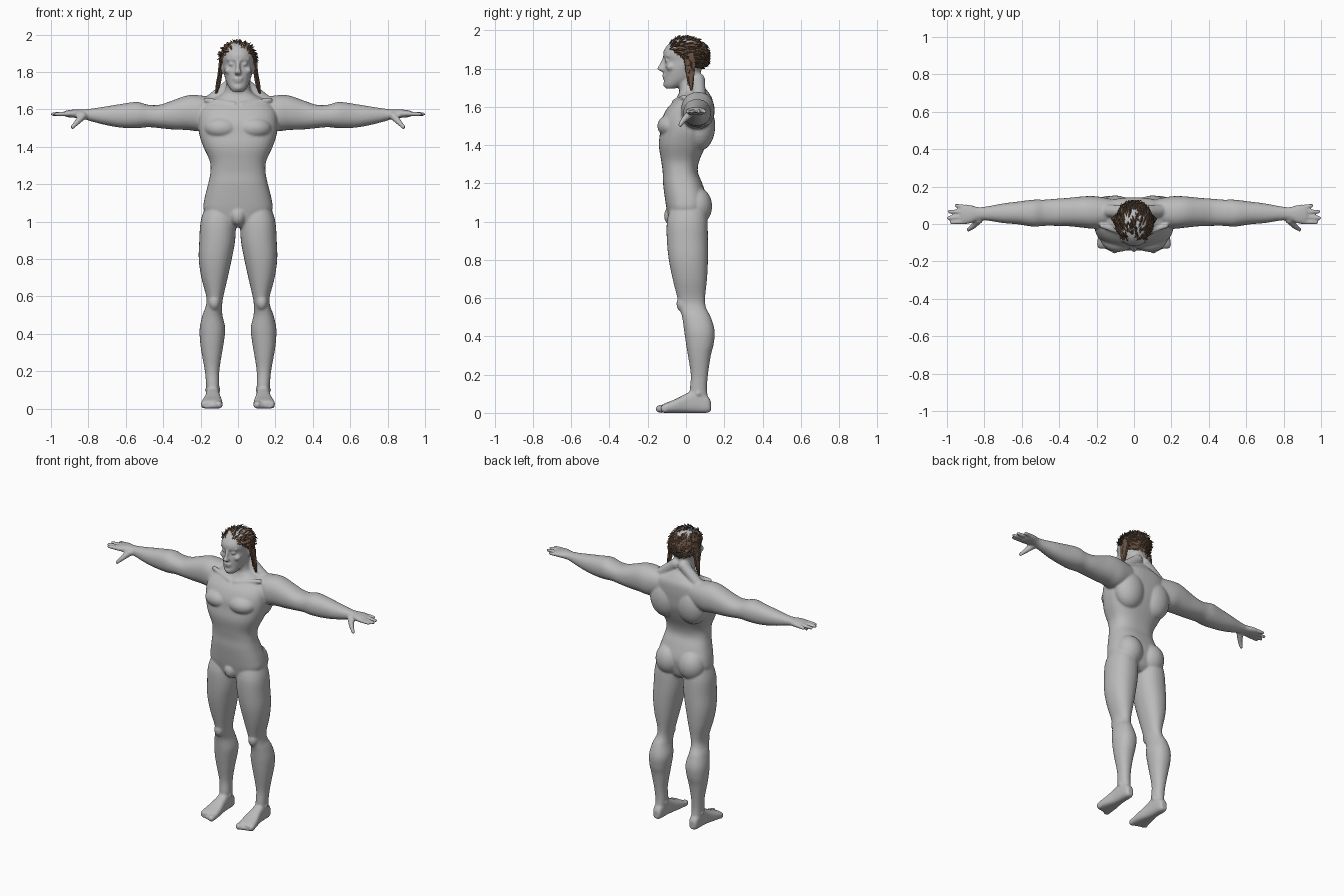
import bpy, bmesh, math, random
from mathutils import Vector, Matrix

random.seed(4)
cube = bpy.data.objects.get("Cube")
if cube:
    bpy.data.objects.remove(cube, do_unlink=True)


def material(name, rgb):
    m = bpy.data.materials.new(name)
    m.use_nodes = True
    m.diffuse_color = (*rgb, 1)
    bsdf = m.node_tree.nodes["Principled BSDF"]
    bsdf.inputs["Base Color"].default_value = (*rgb, 1)
    bsdf.inputs["Roughness"].default_value = 0.7
    return m


def finish(name, bm, mat):
    bmesh.ops.recalc_face_normals(bm, faces=bm.faces)
    me = bpy.data.meshes.new(name)
    bm.to_mesh(me)
    bm.free()
    me.materials.append(mat)
    ob = bpy.data.objects.new(name, me)
    bpy.context.collection.objects.link(ob)
    return ob


def smooth_rows(rows, steps=4):
    """Catmull-Rom resampling of section rows."""
    rows = [Vector(r) for r in rows]
    out = []
    for i in range(len(rows) - 1):
        a, b, c, d = rows[max(i - 1, 0)], rows[i], rows[i + 1], rows[min(i + 2, len(rows) - 1)]
        for k in range(steps):
            t = k / steps
            out.append(b + (c - a) * (t / 2) + (a - b * 2.5 + c * 2 - d / 2) * t * t
                       + (b * 1.5 - a / 2 - c * 1.5 + d / 2) * t ** 3)
    return out + [rows[-1]]


def loft(bm, axis, rows, sx=1, power=2.2, n=28):
    """Closed tube: each row is position on axis, then min/max of the two other axes."""
    rings = []
    for t, a0, a1, b0, b1 in smooth_rows(rows):
        ring = []
        for k in range(n):
            c, s = math.cos(k * math.tau / n), math.sin(k * math.tau / n)
            a = (a0 + a1) / 2 + (a1 - a0) / 2 * math.copysign(abs(c) ** (2 / power), c)
            b = (b0 + b1) / 2 + (b1 - b0) / 2 * math.copysign(abs(s) ** (2 / power), s)
            p = {"x": (t, a, b), "y": (a, t, b), "z": (a, b, t)}[axis]
            ring.append(bm.verts.new((p[0] * sx, p[1], p[2])))
        rings.append(ring)
    for r, q in zip(rings, rings[1:]):
        for k in range(n):
            bm.faces.new((r[k], r[(k + 1) % n], q[(k + 1) % n], q[k]))
    bm.faces.new(rings[0])
    bm.faces.new(rings[-1])


def ball(bm, c, r, sx=1):
    m = Matrix.Translation((c[0] * sx, c[1], c[2])) @ Matrix.Diagonal((*r, 1))
    bmesh.ops.create_uvsphere(bm, u_segments=24, v_segments=16, radius=1, matrix=m)


def rod(bm, p, q, r1, r2, sx=1, sides=12, caps=True):
    p, q = Vector((p[0] * sx, p[1], p[2])), Vector((q[0] * sx, q[1], q[2]))
    m = Matrix.Translation((p + q) / 2) @ (q - p).to_track_quat("Z", "Y").to_matrix().to_4x4()
    bmesh.ops.create_cone(bm, cap_ends=True, segments=sides, radius1=r1, radius2=r2,
                          depth=(q - p).length, matrix=m)
    if caps:
        ball(bm, p, (r1,) * 3)
        ball(bm, q, (r2,) * 3)


skin = material("grey skin", (0.5, 0.5, 0.5))
brown = material("brown hair", (0.14, 0.085, 0.055))

body = bmesh.new()

# torso and neck: height, half width, front, back
torso = [(.97, .06, -.06, .06), (1.0, .13, -.085, .09), (1.06, .182, -.1, .105),
         (1.12, .18, -.11, .11), (1.2, .16, -.12, .085), (1.26, .148, -.122, .062),
         (1.32, .15, -.13, .07), (1.4, .185, -.142, .105), (1.47, .208, -.135, .13),
         (1.53, .212, -.128, .138), (1.59, .205, -.1, .142), (1.64, .17, -.055, .138),
         (1.68, .09, -.035, .115), (1.72, .064, -.04, .085), (1.8, .06, -.04, .075)]
loft(body, "z", [(z, -w, w, f, b) for z, w, f, b in torso], power=2.5, n=40)
ball(body, (0, -.075, 1.03), (.04, .04, .05))

# head
head = [(1.695, .028, -.105, -.06), (1.715, .046, -.115, -.01), (1.75, .064, -.113, .05),
        (1.8, .077, -.114, .085), (1.84, .081, -.108, .1), (1.87, .083, -.119, .1),
        (1.9, .081, -.113, .1), (1.94, .062, -.08, .08), (1.96, .03, -.04, .04)]
loft(body, "z", [(z, -w, w, f, b) for z, w, f, b in head], power=2.2, n=32)

# nose, lips and chin
loft(body, "z", [(1.785, -.012, .012, -.13, -.1), (1.797, -.019, .019, -.151, -.1),
                 (1.82, -.011, .011, -.14, -.1), (1.86, -.01, .01, -.12, -.1)], n=16)
ball(body, (0, -.112, 1.765), (.026, .013, .007))
ball(body, (0, -.11, 1.751), (.022, .013, .008))
ball(body, (0, -.1, 1.718), (.026, .02, .02))

leg = [(1.08, .02, .175, -.08, .1), (1.0, .012, .2, -.1, .112), (.9, .015, .207, -.1, .115),
       (.8, .033, .21, -.09, .115), (.7, .055, .196, -.07, .11), (.6, .078, .17, -.045, .1),
       (.55, .085, .172, -.035, .105), (.5, .083, .19, -.02, .13), (.43, .068, .205, -.01, .15),
       (.36, .075, .203, 0, .145), (.3, .085, .195, .01, .13), (.2, .1, .177, .025, .115),
       (.12, .1, .17, .02, .11), (.05, .105, .165, .02, .12)]
foot = [(.13, .115, .155, .01, .06), (.11, .105, .165, 0, .09), (.05, .1, .17, 0, .12),
        (0, .095, .175, 0, .1), (-.06, .085, .19, 0, .07), (-.11, .083, .198, 0, .05),
        (-.13, .087, .19, .003, .038)]
arm = [(.1, 0, .13, 1.52, 1.66), (.2, -.025, .148, 1.485, 1.675), (.27, -.02, .148, 1.49, 1.675),
       (.35, -.012, .14, 1.493, 1.648), (.42, -.01, .135, 1.5, 1.625), (.48, -.01, .13, 1.505, 1.625),
       (.54, -.014, .13, 1.5, 1.64), (.62, -.002, .12, 1.502, 1.63), (.7, .005, .11, 1.515, 1.617),
       (.78, .018, .095, 1.535, 1.605), (.83, .02, .09, 1.55, 1.6), (.87, .005, .1, 1.555, 1.6),
       (.9, 0, .105, 1.557, 1.597), (.925, .003, .1, 1.562, 1.592)]

for s in (1, -1):
    loft(body, "z", leg, s)
    loft(body, "y", foot, s, power=2.8)
    loft(body, "x", arm, s)
    # toes, from big to small
    for i in range(5):
        r = .018 - .0018 * i if i else .021
        x = .103 + .0205 * i
        rod(body, (x, -.1, .025), (x, -.137 + .007 * i, r), r, r, s)
    # fingers and thumb
    for y0, y1, tip in ((.012, .008, .975), (.04, .032, .991), (.065, .066, .986), (.09, .098, .95)):
        rod(body, (.9, y0, 1.577), (tip, y1, 1.575), .0135, .0105, s)
    rod(body, (.83, .022, 1.565), (.862, -.014, 1.53), .022, .015, s)
    rod(body, (.862, -.014, 1.53), (.885, -.03, 1.505), .015, .011, s)
    # chest, back, buttock, kneecap and ankle masses
    ball(body, (.085, -.075, 1.5), (.095, .075, .062), s)
    ball(body, (.1, .07, 1.5), (.105, .083, .13), s)
    ball(body, (.085, .055, 1.08), (.088, .082, .1), s)
    ball(body, (.127, -.015, .57), (.032, .035, .045), s)
    ball(body, (.135, .065, .1), (.042, .025, .022), s)
    # neck slope and collarbone
    rod(body, (.03, .065, 1.74), (.15, .07, 1.64), .035, .035, s)
    rod(body, (.02, -.062, 1.628), (.17, -.01, 1.65), .012, .014, s)
    # brow, eye, cheek and ear
    rod(body, (.014, -.113, 1.866), (.055, -.095, 1.868), .008, .007, s)
    ball(body, (.034, -.096, 1.842), (.017, .016, .011), s)
    ball(body, (.05, -.08, 1.808), (.023, .024, .02), s)
    ball(body, (.082, .01, 1.825), (.01, .022, .034), s)

figure = finish("body", body, skin)
remesh = figure.modifiers.new("blend", "REMESH")
remesh.mode = "VOXEL"
remesh.voxel_size = .0065
remesh.use_smooth_shade = True
relax = figure.modifiers.new("relax", "SMOOTH")
relax.factor, relax.iterations = .5, 5

# hair cap trimmed along the hairline
CENTRE, RADII = Vector((0, .003, 1.868)), Vector((.094, .114, .093))


def hairline(y):
    return max(1.79, 1.912 - .75 * (y + .11))


cap = bmesh.new()
bmesh.ops.create_uvsphere(cap, u_segments=40, v_segments=28, radius=1,
                          matrix=Matrix.Translation(CENTRE) @ Matrix.Diagonal((*RADII, 1)))
low = [v for v in cap.verts if v.co.z < hairline(v.co.y)]
bmesh.ops.delete(cap, geom=low, context="VERTS")
finish("hair_cap", cap, brown)

# swept tufts over the cap, flaring at the nape
tufts = bmesh.new()
while len(tufts.verts) < 3600:
    n = Vector([random.gauss(0, 1) for _ in range(3)]).normalized()
    p = CENTRE + n * RADII
    if p.z < hairline(p.y) + .008:
        continue
    flow = Vector((random.uniform(-.4, .4), 1, random.uniform(-.7, .1)))
    flow = (flow - n * flow.dot(n)).normalized()
    size = random.uniform(.025, .05)
    tip = p + flow * size + n * random.uniform(0, .013)
    tip.z = min(tip.z, 1.975)
    tip.y = min(tip.y, .128)
    rod(tufts, p - n * .004, tip, random.uniform(.006, .01), .001, sides=4, caps=False)
finish("hair_tufts", tufts, brown)

# long side locks with loose strands
for s, side in ((1, "left"), (-1, "right")):
    lock = bmesh.new()
    loft(lock, "z", [(1.9, .06, .096, -.03, .05), (1.85, .072, .102, -.01, .05),
                     (1.8, .082, .106, .003, .046), (1.74, .092, .118, .01, .042),
                     (1.685, .112, .122, .022, .032)], s, n=10)
    for i in range(9):
        y = -.005 + .006 * i
        rod(lock, (.094, y, 1.86 - .004 * i), (.112, .012 + .003 * i, random.uniform(1.7, 1.76)),
            .009, .002, s, sides=5, caps=False)
    finish(side + "_hair_lock", lock, brown)
